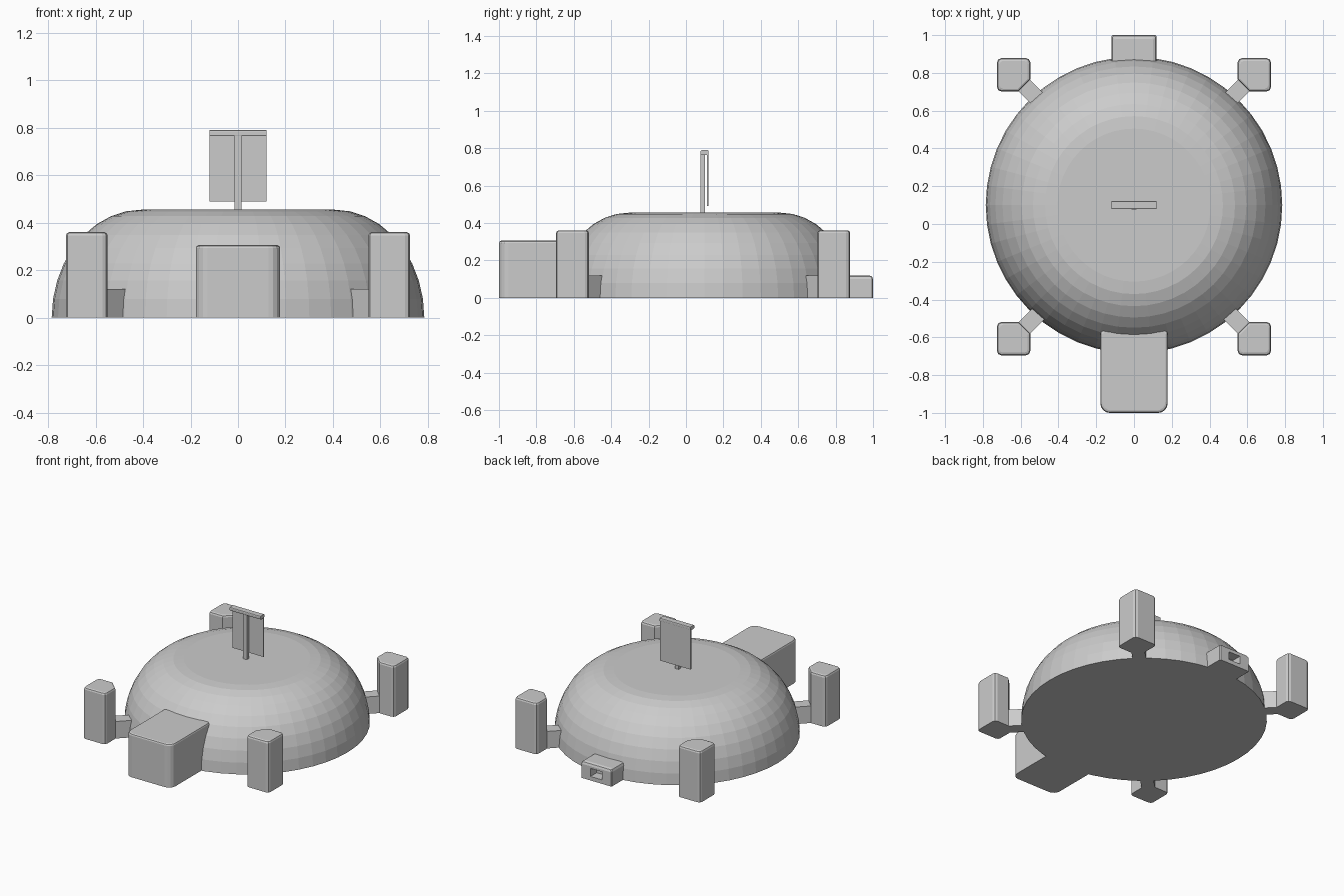
import bpy, bmesh
from math import sin, cos, pi, atan2
from mathutils import Vector

if "Cube" in bpy.data.objects:
    bpy.data.objects.remove(bpy.data.objects["Cube"])


def make(name, verts, faces):
    me = bpy.data.meshes.new(name)
    me.from_pydata(verts, [], faces)
    bm = bmesh.new()
    bm.from_mesh(me)
    bmesh.ops.recalc_face_normals(bm, faces=bm.faces)
    bm.to_mesh(me)
    bm.free()
    ob = bpy.data.objects.new(name, me)
    bpy.context.collection.objects.link(ob)
    return ob


def loft(name, rings):
    """Skin a stack of equal rings and cap both ends."""
    n = len(rings[0])
    verts = [v for r in rings for v in r]
    faces = [list(range(n)), list(range(len(verts) - n, len(verts)))]
    for k in range(len(rings) - 1):
        for i in range(n):
            j = (i + 1) % n
            faces.append((k * n + i, k * n + j, (k + 1) * n + j, (k + 1) * n + i))
    return make(name, verts, faces)


def box(name, x0, x1, y0, y1, z0, z1):
    ring = [(x0, y0), (x1, y0), (x1, y1), (x0, y1)]
    return loft(name, [[(x, y, z) for x, y in ring] for z in (z0, z1)])


def corner_outline(hx, hy, cuts, segs):
    """Rectangle outline with each corner cut back; segs > 1 rounds it."""
    pts = []
    signs = [(1, -1), (1, 1), (-1, 1), (-1, -1)]
    for k, ((sx, sy), c, s) in enumerate(zip(signs, cuts, segs)):
        cx, cy = sx * (hx - c), sy * (hy - c)
        a0 = (k - 1) * pi / 2
        for i in range(s + 1):
            a = a0 + i / s * pi / 2
            pts.append((cx + c * cos(a), cy + c * sin(a)))
    return pts


def block(name, outline, cx, cy, hx, hy, h, bevel, flip=(1, 1)):
    """Upright block whose top edge is bevelled."""
    rings = []
    for z, ins in ((0, 0), (h - bevel, 0), (h - bevel * 0.3, bevel * 0.3), (h, bevel)):
        rings.append([(cx + flip[0] * x * (hx - ins) / hx,
                       cy + flip[1] * y * (hy - ins) / hy, z) for x, y in outline])
    return loft(name, rings)


# Main dome: flat top, elliptical shoulder, flat base
CY, N, STEPS = 0.10, 48, 9
rings = []
for k in range(STEPS + 1):
    t = k / STEPS * pi / 2
    r, z = 0.405 + 0.38 * cos(t), 0.455 * sin(t)
    rings.append([(r * cos(2 * pi * i / N), CY + r * sin(2 * pi * i / N), z) for i in range(N)])
loft("main_dome", rings)

# Corner towers with a wide chamfer facing the dome, each with a link wall
tower = corner_outline(0.088, 0.088, (0.022, 0.022, 0.022, 0.062), (2, 2, 2, 1))
for sx, side in ((1, "right"), (-1, "left")):
    for sy, ty, end in ((1, 0.79, "back"), (-1, -0.607, "front")):
        tx = sx * 0.637
        block(f"tower_{end}_{side}", tower, tx, ty, 0.088, 0.088, 0.36, 0.014, (sx, sy))
        d = Vector((sx, sy)).normalized()
        p = Vector((-d.y, d.x)) * 0.043
        c = Vector((tx, ty))
        a, b = c - d * 0.30, c - d * 0.05
        ring = [a + p, b + p, b - p, a - p]
        loft(f"link_wall_{end}_{side}", [[(v.x, v.y, z) for v in ring] for z in (0, 0.12)])

# Front entrance block
entry = corner_outline(0.178, 0.22, (0.05, 0.012, 0.012, 0.05), (4, 1, 1, 4))
block("front_entrance", entry, 0, -0.78, 0.178, 0.22, 0.305, 0.012)

# Small rear housing with a square recess
rear = corner_outline(0.12, 0.10, (0.006,) * 4, (1,) * 4)
housing = block("rear_housing", rear, 0, 0.90, 0.12, 0.10, 0.12, 0.02)
cutter = box("recess_cutter", -0.045, 0.045, 0.93, 1.05, 0.028, 0.085)
cutter.hide_render = True
cutter.hide_set(True)
mod = housing.modifiers.new("recess", 'BOOLEAN')
mod.operation = 'DIFFERENCE'
mod.solver = 'EXACT'
mod.object = cutter

# Banner stand on the roof: pole, crossbar and plain sheet
box("banner_pole", -0.014, 0.014, 0.078, 0.102, 0.44, 0.768)
bar = corner_outline(0.0215, 0.0125, (0.006,) * 4, (2,) * 4)
loft("banner_crossbar", [[(x, 0.1 + u, 0.777 + v) for u, v in bar] for x in (-0.12, 0.12)])
box("banner_sheet", -0.12, 0.12, 0.112, 0.121, 0.49, 0.777)
